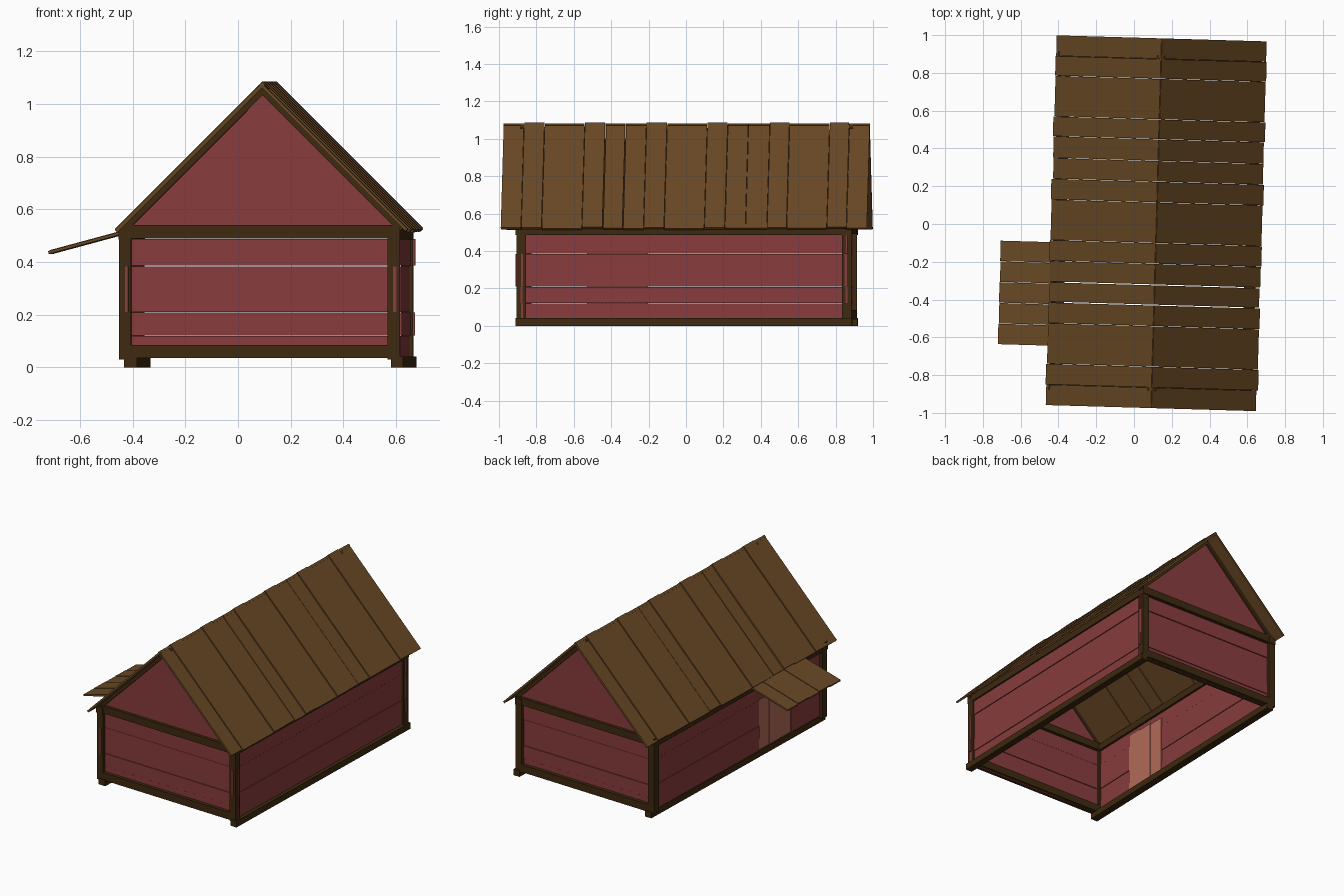
import bpy, bmesh, random
from math import radians, sqrt, atan2
from mathutils import Matrix, Vector

if "Cube" in bpy.data.objects:
    bpy.data.objects.remove(bpy.data.objects["Cube"])

random.seed(4)
# The whole house sits slightly turned on its spot
G = Matrix.Translation((0.119, 0.004, 0)) @ Matrix.Rotation(radians(-1.65), 4, 'Z')


def material(name, rgb):
    m = bpy.data.materials.new(name)
    m.diffuse_color = (*rgb, 1)
    m.use_nodes = True
    m.node_tree.nodes["Principled BSDF"].inputs["Base Color"].default_value = m.diffuse_color
    return m


WALL = material("red_boards", (0.25, 0.045, 0.047))
ROOF = material("roof_boards", (0.14, 0.065, 0.018))
BEAM = material("dark_timber", (0.048, 0.022, 0.005))
DOOR = material("door_boards", (0.45, 0.15, 0.10))


def finish(name, bm, mat):
    bmesh.ops.recalc_face_normals(bm, faces=bm.faces)
    me = bpy.data.meshes.new(name)
    bm.to_mesh(me)
    bm.free()
    me.materials.append(mat)
    ob = bpy.data.objects.new(name, me)
    bpy.context.collection.objects.link(ob)
    ob.matrix_world = G
    return ob


def boxes(name, mat, items):
    """Each item: (centre, size, tilt about y)."""
    bm = bmesh.new()
    for c, s, tilt in items:
        M = (Matrix.Translation(c) @ Matrix.Rotation(tilt, 4, 'Y')
             @ Matrix.Diagonal((*s, 1)))
        bmesh.ops.create_cube(bm, size=1, matrix=M)
    return finish(name, bm, mat)


def span(x0, x1, y0, y1, z0, z1):
    return (((x0 + x1) / 2, (y0 + y1) / 2, (z0 + z1) / 2),
            (x1 - x0, y1 - y0, z1 - z0), 0)


# Timber frame
xs = (-0.522, 0.498)
boxes("sill_beams", BEAM,
      [span(x - 0.01, x + 0.035, -0.9, 0.9, 0, 0.042) if x > 0 else
       span(x - 0.005, x + 0.045, -0.9, 0.9, 0, 0.042) for x in xs])
boxes("end_sills", BEAM, [span(-0.51, 0.515, y - 0.025, y + 0.025, 0.035, 0.085)
                          for y in (-0.87, 0.87)])
boxes("corner_posts", BEAM, [span(x - 0.023, x + 0.023, y - 0.025, y + 0.025, 0.03, 0.51)
                             for x in xs for y in (-0.87, 0.87)])
boxes("top_plates", BEAM, [span(x - 0.024, x + 0.024, -0.9, 0.9, 0.485, 0.53) for x in xs])
boxes("end_ties", BEAM, [span(-0.545, 0.52, y - 0.025, y + 0.025, 0.49, 0.54)
                         for y in (-0.87, 0.87)])

# Horizontal wall boards, left side split around the doorway
rows = [(0.035, 0.12), (0.122, 0.208), (0.21, 0.384), (0.387, 0.487)]
D0, D1 = -0.55, -0.22
right, left, ends = [], [], []
for i, (z0, z1) in enumerate(rows):
    o = 0.003 * (i % 2)
    a, b = -0.885 - random.uniform(0, 0.02), 0.885 + random.uniform(0, 0.02)
    right.append(span(0.496 + o, 0.508 + o, a, b, z0, z1))
    if z1 < 0.45:
        left += [span(-0.522 - o, -0.51 - o, a, D0, z0, z1),
                 span(-0.522 - o, -0.51 - o, D1, b, z0, z1)]
    else:
        left.append(span(-0.522 - o, -0.51 - o, a, b, z0, z1))
    for s in (-1, 1):
        y = s * (0.866 + o)
        ends.append(span(-0.525, 0.518 + random.uniform(0, 0.012),
                         y - 0.006, y + 0.006, z0, z1))
boxes("right_wall_boards", WALL, right)
boxes("left_wall_boards", WALL, left)
boxes("end_wall_boards", WALL, ends)

# Door of three upright boards
boxes("door", DOOR, [span(-0.519 - 0.003 * (k % 2), -0.505, D0 + 0.11 * k + 0.001,
                          D0 + 0.11 * (k + 1) - 0.001, 0.045, 0.46 - 0.008 * k)
                     for k in range(3)])

# Gable triangles
for name, y in (("front_gable", -0.87), ("back_gable", 0.87)):
    bm = bmesh.new()
    f = bm.faces.new([bm.verts.new((x, y - 0.006, z)) for x, z in
                      ((-0.53, 0.53), (0.53, 0.53), (0, 1.058))])
    ext = bmesh.ops.extrude_face_region(bm, geom=[f])
    bmesh.ops.translate(bm, vec=(0, 0.012, 0),
                        verts=[v for v in ext["geom"] if isinstance(v, bmesh.types.BMVert)])
    finish(name, bm, WALL)


def slope(side, y, w, length, thick, drop):
    """A board lying on the 45 degree slope, its top `drop` below the roof surface."""
    n = Vector((side, 0, 1)).normalized()
    d = Vector((side, 0, -1)).normalized()
    c = Vector((0, y, 1.084)) + d * length / 2 - n * (drop + thick / 2)
    return (c, (length, w, thick), side * radians(45))


# Gable rafters
boxes("rafters", BEAM, [slope(s, y, 0.03, 0.77, 0.02, 0.016)
                        for s in (-1, 1) for y in (-0.875, 0.875)])

# Roof boards, some raised a little above their neighbours
cuts = [-0.98, -0.87, -0.76, -0.545, -0.435, -0.325, -0.215, -0.105,
        0.11, 0.22, 0.33, 0.445, 0.55, 0.765, 0.87, 0.98]
raised = {1, 3, 6, 8, 11, 13}
for s, name in ((-1, "left_roof"), (1, "right_roof")):
    items = []
    for i, (a, b) in enumerate(zip(cuts, cuts[1:])):
        gap = 0.004 if i == 4 else 0.001
        items.append(slope(s, (a + b) / 2, b - a - 2 * gap, 0.79 + random.uniform(-0.004, 0.004),
                           0.013, -0.003 if i in raised else 0.003))
    boxes(name, ROOF, items)

# Awning over the door
p, q = Vector((-0.535, 0, 0.513)), Vector((-0.82, 0, 0.436))
tilt = -atan2(p.z - q.z, p.x - q.x)
items = []
for k in range(5):
    c = (p + q) / 2 + Vector((0, -0.61 + 0.11 * k, 0.003 * (k % 2)))
    items.append((c, ((p - q).length - 0.004 * (k % 2), 0.108, 0.011), tilt))
boxes("awning", ROOF, items)
